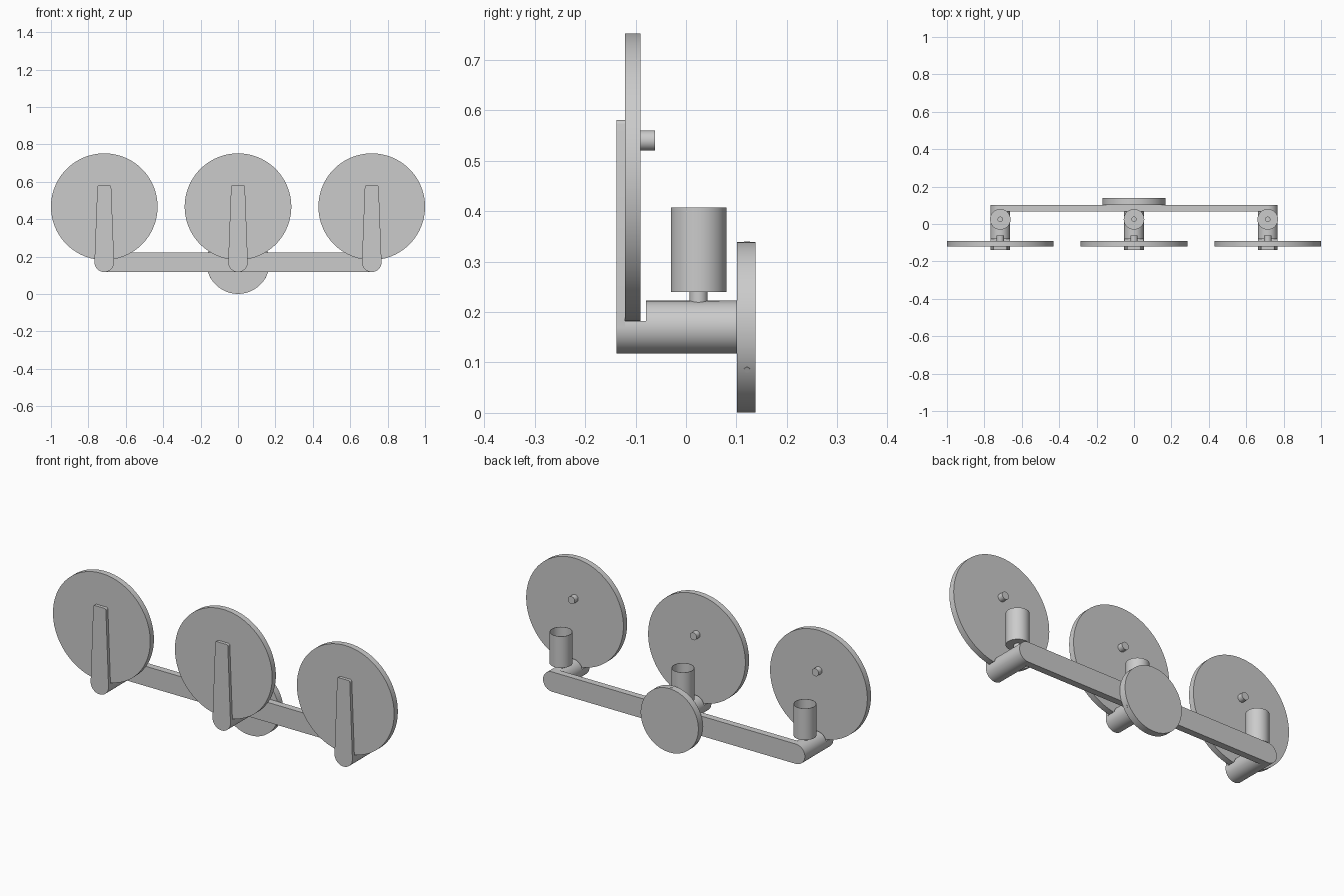
import bpy, bmesh
from math import sin, cos, pi, radians
from mathutils import Vector

if "Cube" in bpy.data.objects:
    bpy.data.objects.remove(bpy.data.objects["Cube"])

BAR_Z, BAR_R = 0.17, 0.0525
SPACING = 0.715


def arc(cx, cz, r, a0, a1, n):
    return [(cx + r * cos(radians(a0 + (a1 - a0) * i / n)),
             cz + r * sin(radians(a0 + (a1 - a0) * i / n))) for i in range(n + 1)]


def circle(cx, cz, r, n=64):
    return arc(cx, cz, r, 0, 360, n)[:-1]


def finish(name, bm):
    bmesh.ops.recalc_face_normals(bm, faces=bm.faces)
    me = bpy.data.meshes.new(name)
    bm.to_mesh(me)
    bm.free()
    ob = bpy.data.objects.new(name, me)
    bpy.context.collection.objects.link(ob)
    bpy.ops.object.select_all(action='DESELECT')
    ob.select_set(True)
    bpy.context.view_layer.objects.active = ob
    bpy.ops.object.shade_smooth_by_angle(angle=radians(30))
    return ob


def prism(name, pts, y0, y1):
    """Extrude an (x, z) outline from y0 to y1."""
    bm = bmesh.new()
    face = bm.faces.new([bm.verts.new((x, y0, z)) for x, z in pts])
    ext = bmesh.ops.extrude_face_region(bm, geom=[face])
    verts = [v for v in ext['geom'] if isinstance(v, bmesh.types.BMVert)]
    bmesh.ops.translate(bm, verts=verts, vec=(0, y1 - y0, 0))
    return finish(name, bm)


def lathe(name, profile, centre, closed=True, n=48):
    """Spin an (r, z) profile around a vertical axis."""
    bm = bmesh.new()
    rings = [[bm.verts.new((centre[0] + r * cos(2 * pi * i / n),
                            centre[1] + r * sin(2 * pi * i / n), z))
              for i in range(n)] for r, z in profile]
    for k in range(len(rings) - 1 + int(closed)):
        a, b = rings[k], rings[(k + 1) % len(rings)]
        for i in range(n):
            j = (i + 1) % n
            bm.faces.new((a[i], a[j], b[j], b[i]))
    return finish(name, bm)


# wall canopy with three set screws around its rim
prism("wall_canopy", circle(0, 0.17, 0.169, 96), 0.101, 0.138)
for i, a in enumerate((90, 210, 330)):
    d = Vector((cos(radians(a)), 0, sin(radians(a))))
    bm = bmesh.new()
    bmesh.ops.create_cone(bm, cap_ends=True, segments=16, radius1=0.006,
                          radius2=0.006, depth=0.008)
    bm.transform(d.to_track_quat('Z', 'Y').to_matrix().to_4x4())
    bmesh.ops.translate(bm, verts=bm.verts, vec=d * 0.166 + Vector((0, 0.121, 0.17)))
    finish(f"set_screw_{i}", bm)

# long cross bar with round ends
prism("cross_bar", arc(SPACING, BAR_Z, BAR_R, -90, 90, 24)
      + arc(-SPACING, BAR_Z, BAR_R, 90, 270, 24), 0.066, 0.101)

# tapered front blade outline and the lowered saddle that holds the disc
blade = (arc(0, BAR_Z, BAR_R, 180, 360, 32)
         + arc(0.028, 0.572, 0.009, 3, 90, 6) + arc(-0.028, 0.572, 0.009, 90, 177, 6))
saddle = arc(0, BAR_Z, BAR_R, 167, 373, 36)

for side, x in (("left", -SPACING), ("middle", 0), ("right", SPACING)):
    at = lambda pts: [(x + px, pz) for px, pz in pts]
    prism(f"{side}_arm", circle(x, BAR_Z, BAR_R), -0.079, 0.066)
    prism(f"{side}_saddle", at(saddle), -0.121, -0.079)
    prism(f"{side}_front_blade", at(blade), -0.138, -0.121)
    # round shade disc and the knob behind it
    prism(f"{side}_disc", circle(x, 0.467, 0.285, 128), -0.121, -0.09)
    prism(f"{side}_disc_knob", circle(x, 0.54, 0.02, 32), -0.09, -0.061)
    # open lamp cup on a short hollow stem
    lathe(f"{side}_cup_stem", [(0.018, 0.21), (0.018, 0.24), (0.012, 0.24),
                               (0.012, 0.21)], (x, 0.025))
    lathe(f"{side}_lamp_cup", [(0.012, 0.24), (0.055, 0.24), (0.055, 0.407),
                               (0.053, 0.407), (0.053, 0.243), (0.012, 0.243)],
          (x, 0.025))
